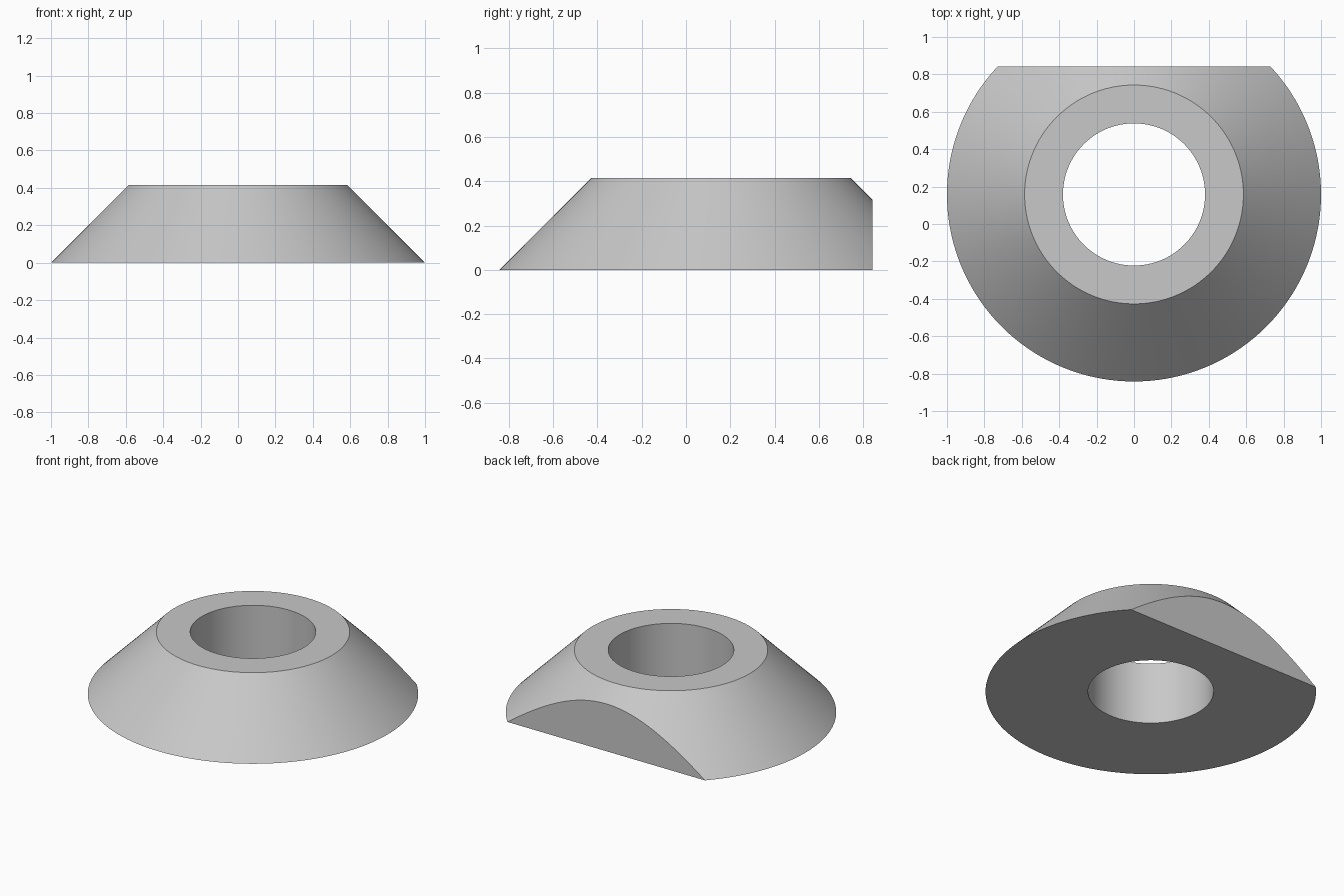
import bpy
import bmesh
import math
from mathutils import Matrix, Vector

cube = bpy.data.objects.get("Cube")
if cube:
    bpy.data.objects.remove(cube, do_unlink=True)

SEGMENTS = 144
BASE_R, TOP_R, HOLE_R, HEIGHT = 1.0, 0.585, 0.38, 0.415
CENTRE_Y, FLAT_Y = 0.158, 0.842

# Plain grey material
grey = bpy.data.materials.new("light grey")
grey.use_nodes = True
colour = (0.58, 0.58, 0.58, 1)
grey.diffuse_color = colour
grey.node_tree.nodes["Principled BSDF"].inputs["Base Color"].default_value = colour

# Conical ring: closed profile spun around the bore axis
bm = bmesh.new()
profile = [(HOLE_R, 0), (BASE_R, 0), (TOP_R, HEIGHT), (HOLE_R, HEIGHT)]
verts = [bm.verts.new((r, 0, z)) for r, z in profile]
edges = [bm.edges.new((verts[i], verts[(i + 1) % len(verts)])) for i in range(len(verts))]
bmesh.ops.spin(bm, geom=verts + edges, cent=(0, 0, 0), axis=(0, 0, 1),
               angle=math.tau, steps=SEGMENTS, use_merge=True)
bmesh.ops.remove_doubles(bm, verts=bm.verts, dist=0.0001)
bmesh.ops.transform(bm, matrix=Matrix.Translation((0, CENTRE_Y, 0)), verts=bm.verts)

# Flat at the back: slice off the rim and cap the cut
bmesh.ops.bisect_plane(bm, geom=bm.verts[:] + bm.edges[:] + bm.faces[:], dist=0.00001,
                       plane_co=Vector((0, FLAT_Y, 0)), plane_no=Vector((0, 1, 0)),
                       clear_outer=True)
rim = [e for e in bm.edges if e.is_boundary]
bmesh.ops.contextual_create(bm, geom=rim)
bmesh.ops.recalc_face_normals(bm, faces=bm.faces)

mesh = bpy.data.meshes.new("conical_ring")
bm.to_mesh(mesh)
bm.free()
mesh.materials.append(grey)
ring = bpy.data.objects.new("conical_ring", mesh)
bpy.context.collection.objects.link(ring)

# Smooth round walls with crisp edges
bpy.ops.object.select_all(action='DESELECT')
ring.select_set(True)
bpy.context.view_layer.objects.active = ring
bpy.ops.object.shade_smooth_by_angle(angle=math.radians(30))
